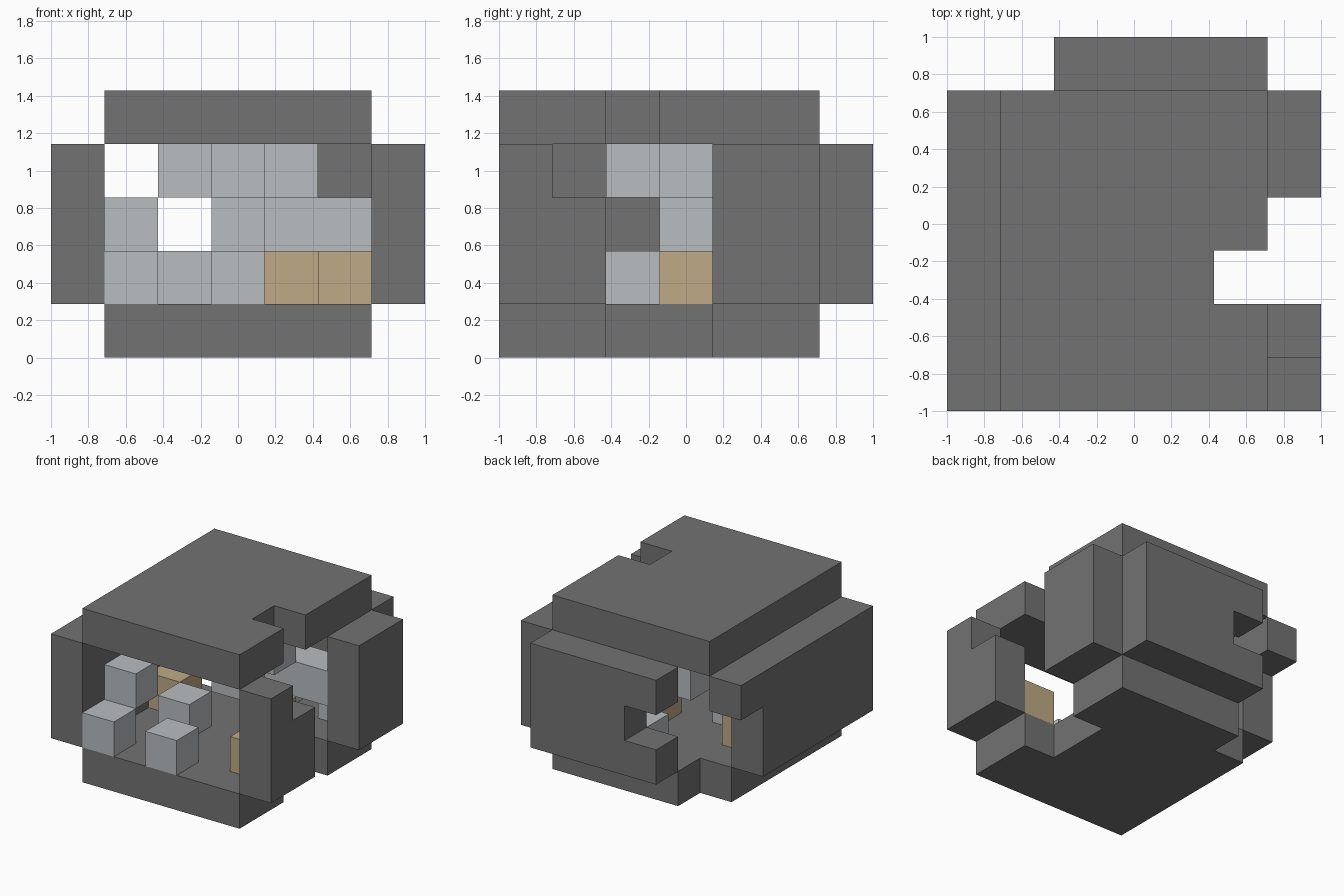
import bpy, bmesh
from itertools import product
from mathutils import Vector

if "Cube" in bpy.data.objects:
    bpy.data.objects.remove(bpy.data.objects["Cube"], do_unlink=True)

UNIT = 2 / 7  # edge of one block; the grid is 7 x 7 x 5 blocks


def material(name, colour):
    mat = bpy.data.materials.new(name)
    mat.use_nodes = True
    mat.diffuse_color = (*colour, 1)
    bsdf = next(n for n in mat.node_tree.nodes if n.type == "BSDF_PRINCIPLED")
    bsdf.inputs["Base Color"].default_value = (*colour, 1)
    bsdf.inputs["Roughness"].default_value = 0.9
    return mat


STONE = material("dark stone", (0.17, 0.17, 0.17))
METAL = material("pale grey ore", (0.48, 0.51, 0.53))
TAN = material("tan ore", (0.52, 0.40, 0.24))


def block(x, y, z):
    """All grid cells inside the given half-open ranges."""
    return set(product(range(*x), range(*y), range(*z)))


def build(name, cells, mat):
    """Join grid cells into one solid with merged flat faces."""
    bm = bmesh.new()
    for cell in sorted(cells):
        for axis, side in product(range(3), (0, 1)):
            neighbour = list(cell)
            neighbour[axis] += 2 * side - 1
            if tuple(neighbour) in cells:
                continue
            u, v = (axis + 1) % 3, (axis + 2) % 3
            corners = []
            for du, dv in ((0, 0), (1, 0), (1, 1), (0, 1)):
                p = Vector(cell)
                p[axis] += side
                p[u] += du
                p[v] += dv
                corners.append(bm.verts.new((p - Vector((3.5, 3.5, 0))) * UNIT))
            bm.faces.new(corners if side else corners[::-1])
    bmesh.ops.remove_doubles(bm, verts=bm.verts, dist=0.001)
    bmesh.ops.dissolve_limit(bm, angle_limit=0.01, verts=bm.verts, edges=bm.edges)
    mesh = bpy.data.meshes.new(name)
    bm.to_mesh(mesh)
    bm.free()
    mesh.materials.append(mat)
    bpy.context.collection.objects.link(bpy.data.objects.new(name, mesh))


# Stone shell, each slab with its broken-out blocks removed
build("floor", block((1, 6), (0, 6), (0, 1)) - {(5, 2, 0), (5, 3, 0), (1, 5, 0)}, STONE)
build("roof", block((1, 6), (0, 6), (4, 5)) - {(5, 2, 4)}, STONE)
build("right_hand_wall", block((0, 1), (0, 6), (1, 4)) - {(0, 5, 1), (0, 5, 2)}, STONE)
build("back_wall", block((2, 6), (6, 7), (1, 4)) - {(2, 6, 2)}, STONE)
build("left_front_wall", block((6, 7), (0, 2), (1, 4)) - {(6, 1, 3)}, STONE)
build("left_back_wall", block((6, 7), (4, 6), (1, 4)), STONE)

# Loose ore blocks inside the hollow
grey_ore = [(1, 0, 1), (1, 1, 2), (2, 2, 1), (3, 0, 1), (3, 3, 2), (4, 3, 3),
            (3, 2, 3), (2, 3, 3), (3, 5, 1), (5, 5, 1)]
for n, cell in enumerate(grey_ore, 1):
    build(f"grey_ore_{n}", {cell}, METAL)
build("grey_ore_bar", block((4, 6), (4, 5), (2, 3)), METAL)

for n, cell in enumerate([(5, 1, 1), (4, 3, 1), (1, 3, 1)], 1):
    build(f"tan_ore_{n}", {cell}, TAN)
